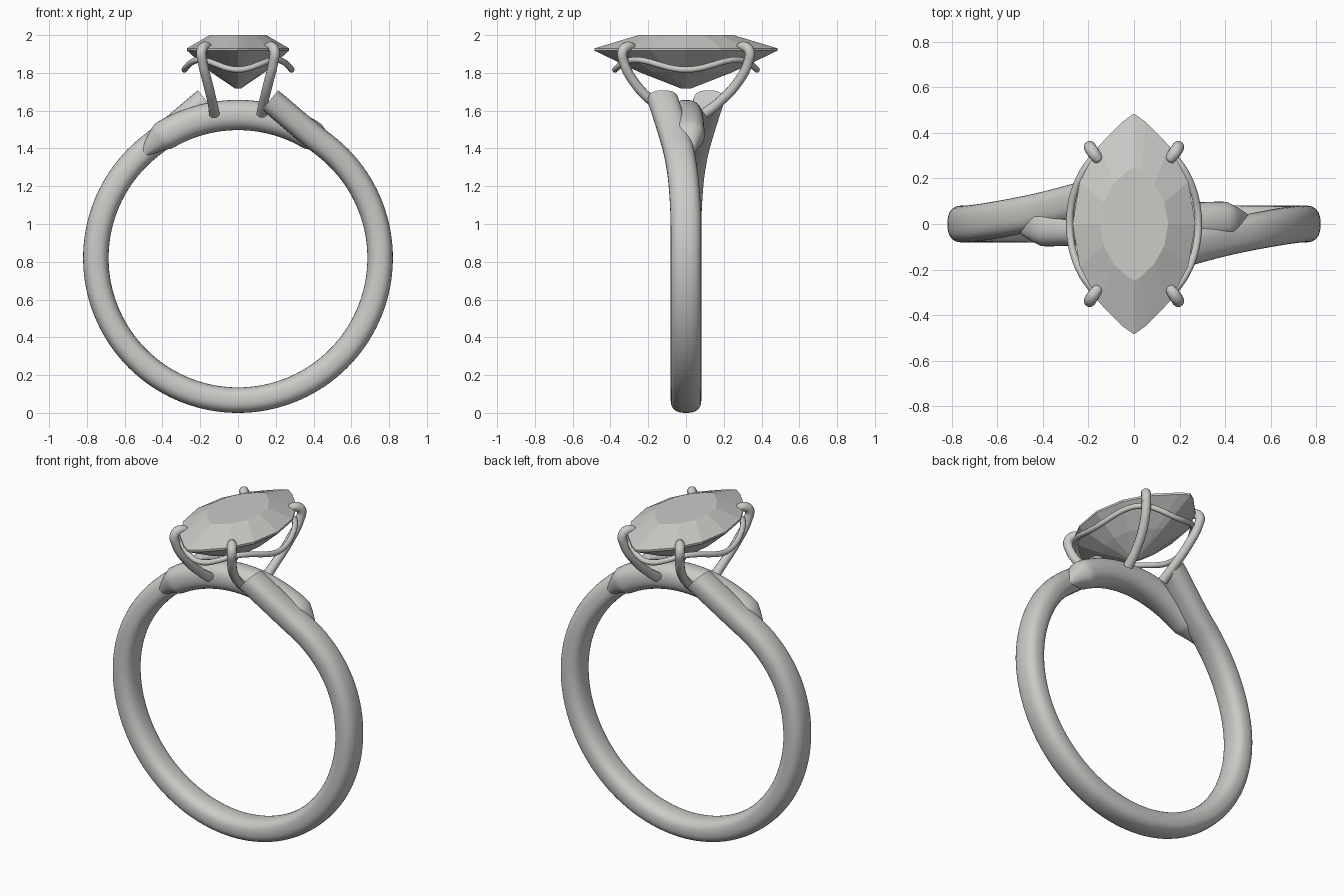
import bpy, bmesh
from math import sin, cos, pi, sqrt, copysign
from mathutils import Vector

cube = bpy.data.objects.get("Cube")
if cube:
    bpy.data.objects.remove(cube)


def material(name, colour):
    m = bpy.data.materials.new(name)
    m.use_nodes = True
    m.diffuse_color = colour
    m.node_tree.nodes["Principled BSDF"].inputs["Base Color"].default_value = colour
    return m


GREY = material("silver grey", (0.6, 0.595, 0.575, 1))
CENTRE = 0.82  # height of the middle of the ring


def mesh_object(name, bm, smooth):
    bmesh.ops.recalc_face_normals(bm, faces=bm.faces)
    mesh = bpy.data.meshes.new(name)
    bm.to_mesh(mesh)
    bm.free()
    ob = bpy.data.objects.new(name, mesh)
    bpy.context.collection.objects.link(ob)
    mesh.materials.append(GREY)
    if smooth:
        bpy.ops.object.select_all(action="DESELECT")
        ob.select_set(True)
        bpy.context.view_layer.objects.active = ob
        bpy.ops.object.shade_smooth_by_angle(angle=0.7)
    return ob


def loft(bm, rings):
    """Skin a list of closed point rings and cap both ends."""
    loops = [[bm.verts.new(p) for p in ring] for ring in rings]
    n = len(loops[0])
    for a, b in zip(loops, loops[1:]):
        for i in range(n):
            j = (i + 1) % n
            bm.faces.new((a[i], a[j], b[j], b[i]))
    bm.faces.new(loops[0])
    bm.faces.new(loops[-1])


def sweep(name, path, sizes, power, sides=32):
    """Sweep a rounded section; sizes are (radial, sideways) half widths."""
    rings = []
    for i, p in enumerate(path):
        tangent = path[min(i + 1, len(path) - 1)] - path[max(i - 1, 0)]
        side = Vector((0, 1, 0))
        out = tangent.cross(side).normalized()
        ring = []
        for k in range(sides):
            c, s = cos(2 * pi * k / sides), sin(2 * pi * k / sides)
            u = copysign(abs(c) ** (2 / power), c) * sizes[i][0]
            v = copysign(abs(s) ** (2 / power), s) * sizes[i][1]
            ring.append(p + out * u + side * v)
        rings.append(ring)
    bm = bmesh.new()
    loft(bm, rings)
    return mesh_object(name, bm, True)


def on_ring(angle, radius, y):
    return Vector((radius * sin(angle), y, CENTRE + radius * cos(angle)))


# Band: round below, its two ends lifting and passing each other at the top
path = []
STEPS, START = 128, 0.2
for i in range(STEPS + 1):
    t = START + (2 * pi - 2 * START) * i / STEPS
    a, sign = (t, -1) if t <= pi else (2 * pi - t, 1)
    lift = 0.1 * (max(0, 0.65 - a) / 0.45) ** 2
    shift = 0.165 * (max(0, 1.4 - a) / 1.4) ** 2
    path.append(on_ring(t, 0.7525 + lift, sign * shift))
sweep("band", path, [(0.0675, 0.081)] * len(path), 2.5)

# Bridge: short thicker arc between the band ends, tapered into them
path, sizes = [], []
for i in range(49):
    a = -0.74 + 1.48 * i / 48
    taper = 1 - 0.75 * max(0, abs(a) - 0.55) / 0.19
    path.append(on_ring(a, 0.757 - 0.02 * (1 - taper), 0.018 * sin(2 * a)))
    sizes.append((0.08 * taper, 0.083 * taper))
sweep("bridge", path, sizes, 2.3)


# Stone: pointed oval cut with flat facets
def marquise(half_width, half_length, z, per_side=8):
    r = (half_length ** 2 + half_width ** 2) / (2 * half_width)
    ring = []
    for sign in (1, -1):
        for i in range(per_side):
            y = -sign * half_length * cos(pi * i / per_side)
            ring.append(Vector((sign * (sqrt(r * r - y * y) - r + half_width), y, z)))
    return ring


bm = bmesh.new()
loft(bm, [marquise(*s) for s in (
    (0.015, 0.025, 1.717), (0.145, 0.25, 1.805), (0.27, 0.485, 1.918),
    (0.27, 0.485, 1.93), (0.15, 0.25, 2.0))])
mesh_object("stone", bm, False)


# Wires of the setting
def wire(name, points, thickness, cyclic=False, radii=None):
    curve = bpy.data.curves.new(name, "CURVE")
    curve.dimensions = "3D"
    curve.bevel_depth = thickness
    curve.bevel_resolution = 4
    curve.resolution_u = 8
    curve.use_fill_caps = True
    spline = curve.splines.new("BEZIER")
    spline.bezier_points.add(len(points) - 1)
    spline.use_cyclic_u = cyclic
    for i, (bp, p) in enumerate(zip(spline.bezier_points, points)):
        bp.co = p
        bp.handle_left_type = bp.handle_right_type = "AUTO"
        bp.radius = radii[i] if radii else 1
    curve.materials.append(GREY)
    ob = bpy.data.objects.new(name, curve)
    bpy.context.collection.objects.link(ob)


# Basket: oval wire that rises to each prong and dips between them
basket = []
for i in range(32):
    a = 2 * pi * i / 32
    basket.append((0.283 * cos(a), 0.375 * sin(a), 1.843 - 0.026 * cos(4 * a)))
wire("basket_wire", basket, 0.016, cyclic=True)

# Prongs: four curved wires hooked over the stone edge
PRONG = [(0.125, 0.10, 1.585), (0.135, 0.17, 1.64), (0.16, 0.27, 1.745),
         (0.188, 0.33, 1.86), (0.193, 0.335, 1.915), (0.178, 0.312, 1.938),
         (0.158, 0.285, 1.936), (0.15, 0.275, 1.93)]
RADII = [1.1, 1, 1, 1, 1.05, 1.05, 0.9, 0.3]
for sx, side in ((1, "left"), (-1, "right")):
    for sy, end in ((-1, "front"), (1, "back")):
        wire(f"prong_{end}_{side}", [(sx * x, sy * y, z) for x, y, z in PRONG],
             0.026, radii=RADII)
